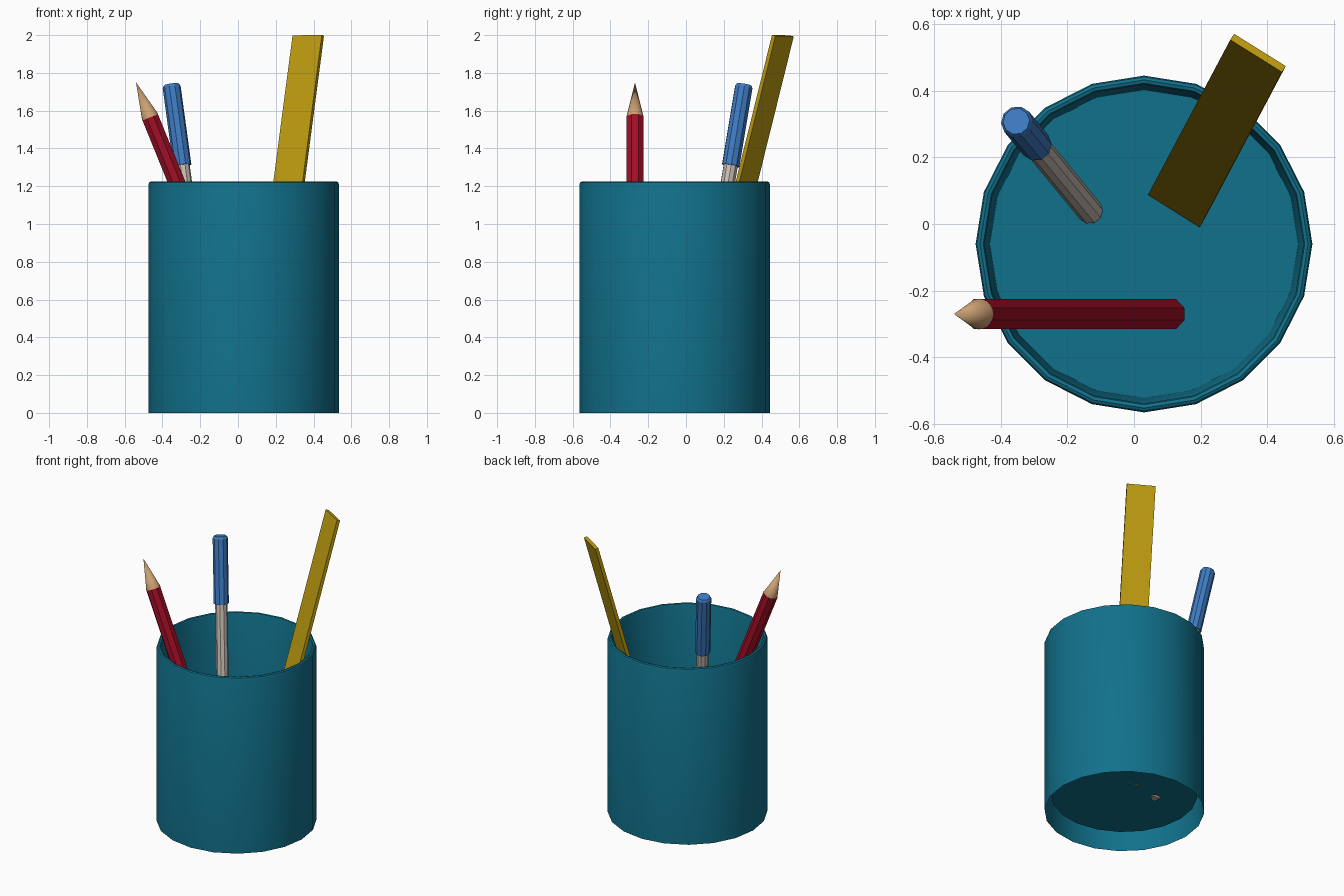
import bpy, bmesh, math
from mathutils import Vector, Matrix

if "Cube" in bpy.data.objects:
    bpy.data.objects.remove(bpy.data.objects["Cube"])


def material(name, rgb):
    m = bpy.data.materials.new(name)
    m.diffuse_color = (*rgb, 1)
    m.use_nodes = True
    m.node_tree.nodes["Principled BSDF"].inputs["Base Color"].default_value = m.diffuse_color
    return m


TEAL = material("teal", (0.0056, 0.165, 0.26))
RED = material("red", (0.36, 0.0044, 0.019))
TAN = material("bare wood", (0.59, 0.35, 0.17))
BLUE = material("blue", (0.048, 0.2, 0.55))
BEIGE = material("warm grey", (0.6, 0.53, 0.46))
YELLOW = material("yellow", (0.51, 0.33, 0.005))


def finish(name, bm, mat, angle):
    me = bpy.data.meshes.new(name)
    bm.to_mesh(me)
    bm.free()
    me.materials.append(mat)
    ob = bpy.data.objects.new(name, me)
    bpy.context.collection.objects.link(ob)
    bpy.ops.object.select_all(action='DESELECT')
    ob.select_set(True)
    bpy.context.view_layer.objects.active = ob
    bpy.ops.object.shade_smooth_by_angle(angle=math.radians(angle))
    return ob


def lathe(name, profile, sides, base, axis, mat, angle=30, turn=0.0,
          cap_start=True, cap_end=True):
    """Spin (radius, height) points about an axis; radius 0 makes a tip."""
    bm = bmesh.new()
    rings = []
    for r, h in profile:
        if r == 0:
            rings.append([bm.verts.new((0, 0, h))] * sides)
        else:
            rings.append([bm.verts.new((r * math.cos(a), r * math.sin(a), h))
                          for a in (turn + math.tau * i / sides for i in range(sides))])
    for lo, hi in zip(rings, rings[1:]):
        for i in range(sides):
            j = (i + 1) % sides
            bm.faces.new(list(dict.fromkeys((lo[i], lo[j], hi[j], hi[i]))))
    if cap_start and profile[0][0] > 0:
        bm.faces.new(rings[0][::-1])
    if cap_end and profile[-1][0] > 0:
        bm.faces.new(rings[-1])
    rot = Vector(axis).to_track_quat('Z', 'Y').to_matrix().to_4x4()
    bm.transform(Matrix.Translation(base) @ rot)
    return finish(name, bm, mat, angle)


# Cup: open underneath, rounded rim, tapered inside and raised floor
lathe("cup", [(0.505, 0), (0.505, 1.208), (0.501, 1.22), (0.492, 1.225),
              (0.482, 1.222), (0.478, 1.21), (0.462, 0.115)],
      20, (0.03, -0.06, 0), (0, 0, 1), TEAL, cap_start=False)

# Pencil: eight-sided shaft and sharpened cone
foot, tip = Vector((0.11, -0.27, 0.15)), Vector((-0.54, -0.27, 1.75))
axis = tip - foot
length = axis.length
cone = length - 0.2
lathe("pencil_shaft", [(0.036, -0.012), (0.048, 0.0), (0.048, cone)],
      8, foot, axis, RED, 25, math.pi / 8)
lathe("pencil_point", [(0.046, cone), (0, length)],
      16, foot, axis, TAN, 40, cap_start=False)

# Pen: grey barrel and blue cap
foot, tip = Vector((-0.132, 0.039, 0.12)), Vector((-0.353, 0.308, 1.738))
axis = tip - foot
length = axis.length
cap = length * 0.735
lathe("pen_barrel", [(0.03, -0.008), (0.039, 0.002), (0.039, cap + 0.02)],
      10, foot, axis, BEIGE, 25)
lathe("pen_cap", [(0.048, cap), (0.048, length - 0.014), (0.04, length)],
      10, foot, axis, BLUE, 25)

# Ruler: thin leaning slat
foot, tip = Vector((0.125, 0.048, 0.118)), Vector((0.372, 0.513, 1.997))
up = (tip - foot).normalized()
side = Vector((0.155, -0.098, 0))
side = (side - up * side.dot(up)).normalized()
out = up.cross(side)
bm = bmesh.new()
bmesh.ops.create_cube(bm, size=1)
bm.transform(Matrix.Diagonal((0.183, 0.022, (tip - foot).length, 1)))
bm.transform(Matrix.Translation((foot + tip) / 2)
             @ Matrix((side, out, up)).transposed().to_4x4())
finish("ruler", bm, YELLOW, 20)
